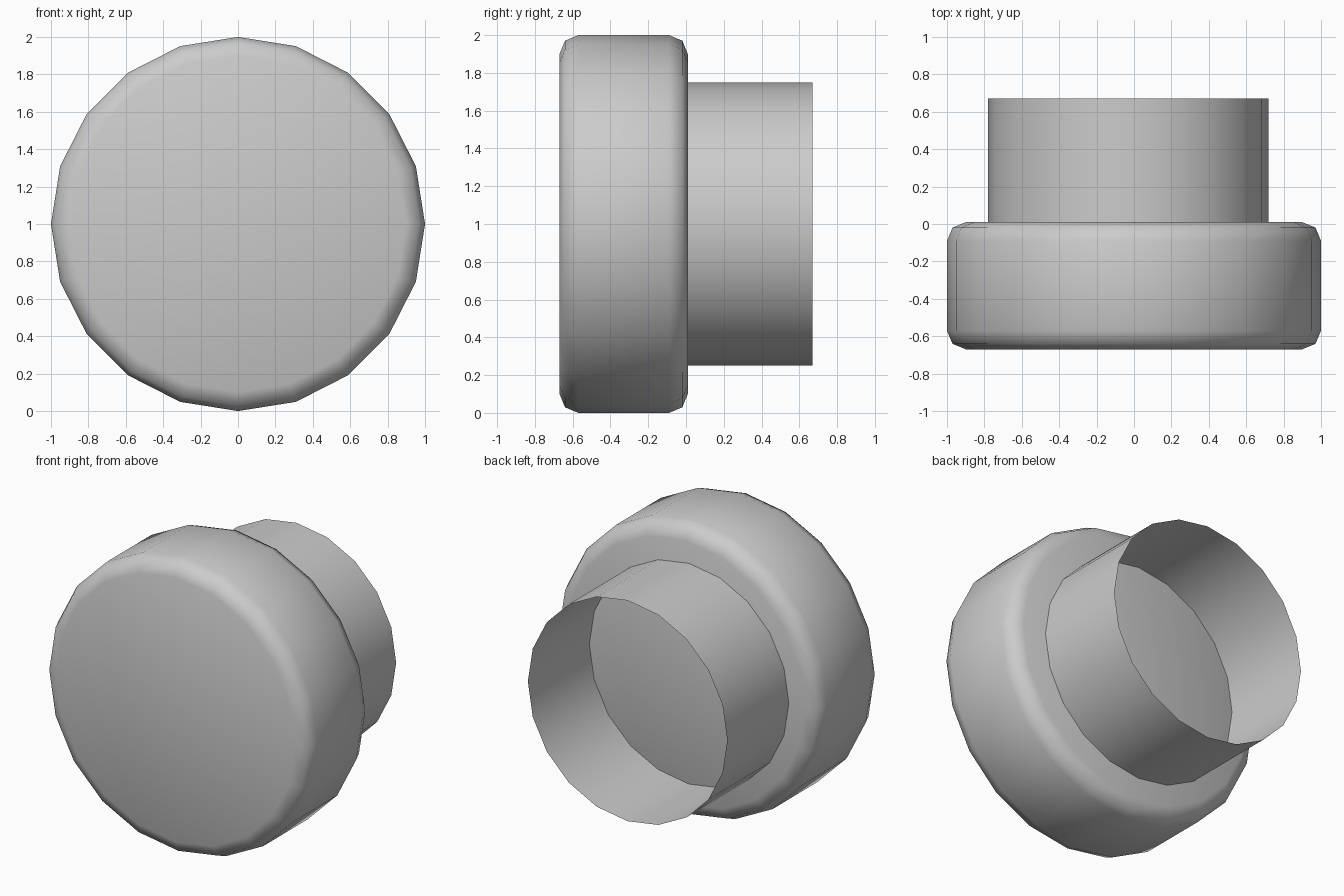
import bpy
from math import pi

cube = bpy.data.objects.get("Cube")
if cube:
    bpy.data.objects.remove(cube, do_unlink=True)

SIDES = 20
FRONT, JOINT, BACK = -0.67, 0.01, 0.67

grey = bpy.data.materials.new("plain_grey")
grey.use_nodes = True
grey.diffuse_color = (0.6, 0.6, 0.6, 1)
grey.node_tree.nodes["Principled BSDF"].inputs["Base Color"].default_value = grey.diffuse_color


def cylinder(name, radius, x, y0, y1, fill):
    """Cylinder lying along the y axis, with or without end caps."""
    bpy.ops.mesh.primitive_cylinder_add(
        vertices=SIDES, radius=radius, depth=y1 - y0, end_fill_type=fill,
        location=(x, (y0 + y1) / 2, 1), rotation=(pi / 2, 0, 0))
    obj = bpy.context.object
    obj.name = name
    obj.data.materials.append(grey)
    bpy.ops.object.shade_smooth()
    return obj


# Wide closed head with rounded rims
head = cylinder("head", 1.0, 0, FRONT, JOINT, 'NGON')
bevel = head.modifiers.new("rounded_rims", 'BEVEL')
bevel.width = 0.1
bevel.segments = 2
bevel.limit_method = 'ANGLE'
bevel.angle_limit = pi / 4

# Thin open tube behind the head, slightly off centre
cylinder("tube", 0.75, -0.03, JOINT, BACK, 'NOTHING')
